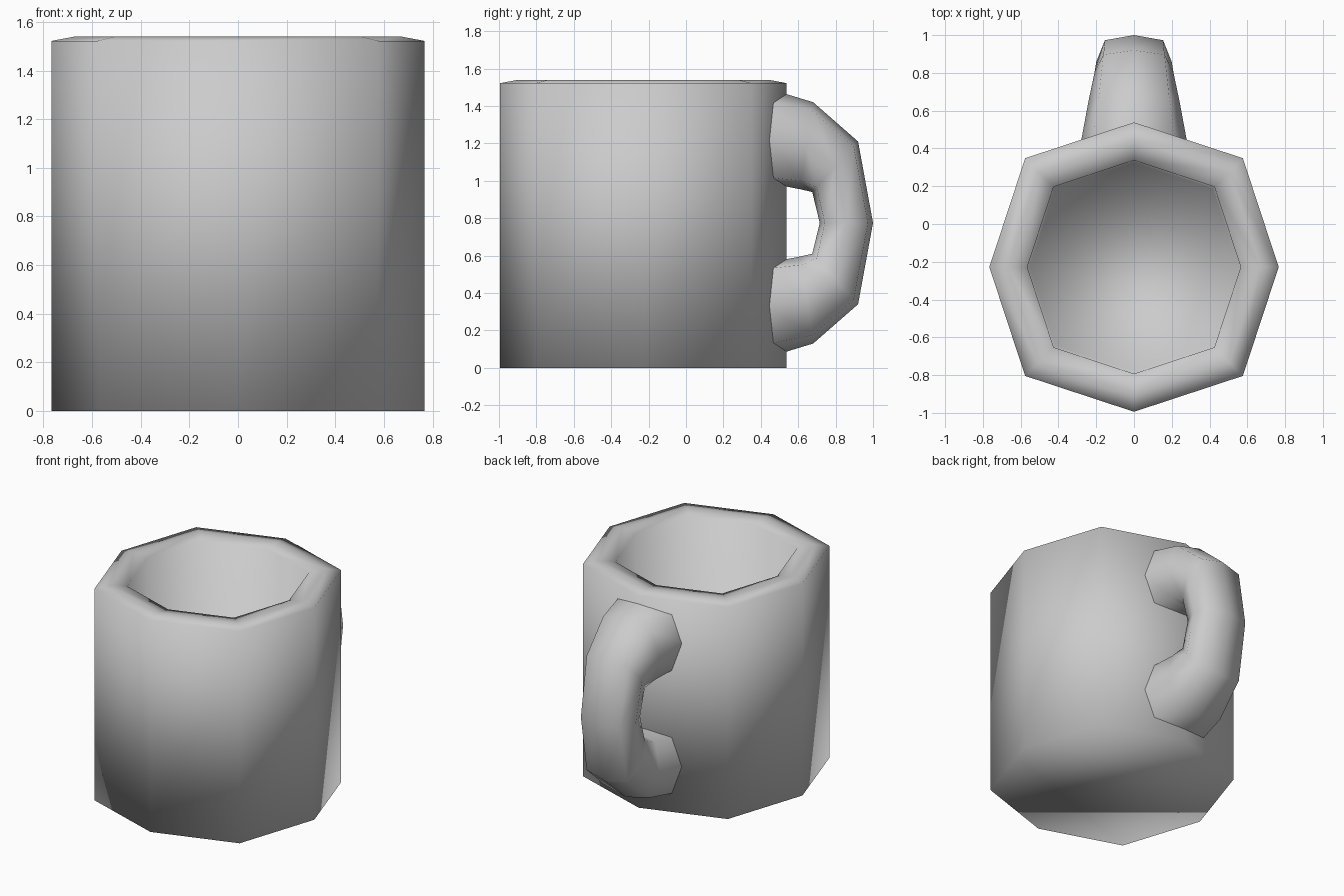
import bpy, bmesh
from math import cos, sin, pi

if "Cube" in bpy.data.objects:
    bpy.data.objects.remove(bpy.data.objects["Cube"])

N = 8
CY = -0.228      # centre of the mug body in y
WALL_Y = 0.538   # outermost wall corner on the handle side


def loft(name, rings, cap_start=False, cap_end=False):
    """Skin a list of 8-point rings and shade the result smooth."""
    bm = bmesh.new()
    vs = [[bm.verts.new(p) for p in ring] for ring in rings]
    for a, b in zip(vs, vs[1:]):
        for i in range(N):
            j = (i + 1) % N
            bm.faces.new((a[i], a[j], b[j], b[i]))
    if cap_start:
        bm.faces.new(vs[0][::-1])
    if cap_end:
        bm.faces.new(vs[-1])
    bmesh.ops.recalc_face_normals(bm, faces=bm.faces)
    me = bpy.data.meshes.new(name)
    bm.to_mesh(me)
    bm.free()
    for p in me.polygons:
        p.use_smooth = True
    ob = bpy.data.objects.new(name, me)
    bpy.context.collection.objects.link(ob)
    return ob


def body_ring(r, z):
    """Octagon whose diagonal corners sit slightly further out."""
    pts = []
    for i in range(N):
        a = i * pi / 4
        k = r * (1.064 if i % 2 else 1.0)
        pts.append((k * cos(a), CY + k * sin(a), z))
    return pts


# Cup: outer wall, rounded rim, inner wall and floor
profile = [(0.766, 0), (0.766, 1.522), (0.67, 1.54), (0.565, 1.522), (0.553, 0.17)]
loft("mug_body", [body_ring(r, z) for r, z in profile], True, True)

# Handle cross-section: (side, inner-to-outer) factors
section = [(0, 1), (0.77, 0.81), (1, 0), (0.77, -0.81),
           (0, -1), (-0.77, -0.81), (-1, 0), (-0.77, 0.81)]


def handle_ring(inner, outer, hw, on_wall=False):
    pts = []
    for s, t in section:
        x = s * hw
        y = (inner[0] + outer[0]) / 2 + t * (outer[0] - inner[0]) / 2
        z = (inner[1] + outer[1]) / 2 + t * (outer[1] - inner[1]) / 2
        if on_wall:
            y = WALL_Y - 0.006 - 0.33 * abs(x)
        pts.append((x, y, z))
    return pts


# Upper half of the handle, mirrored about its mid height
MID = 0.775
upper = [handle_ring((0.53, 0.97), (0.53, 1.465), 0.28, True),
         handle_ring((0.61, 0.955), (0.68, 1.42), 0.242),
         handle_ring((0.675, 0.94), (0.92, 1.21), 0.21)]
middle = handle_ring((0.715, MID), (1.0, MID), 0.2)
lower = [[(x, y, 2 * MID - z) for x, y, z in ring] for ring in reversed(upper)]
loft("handle", upper + [middle] + lower)
